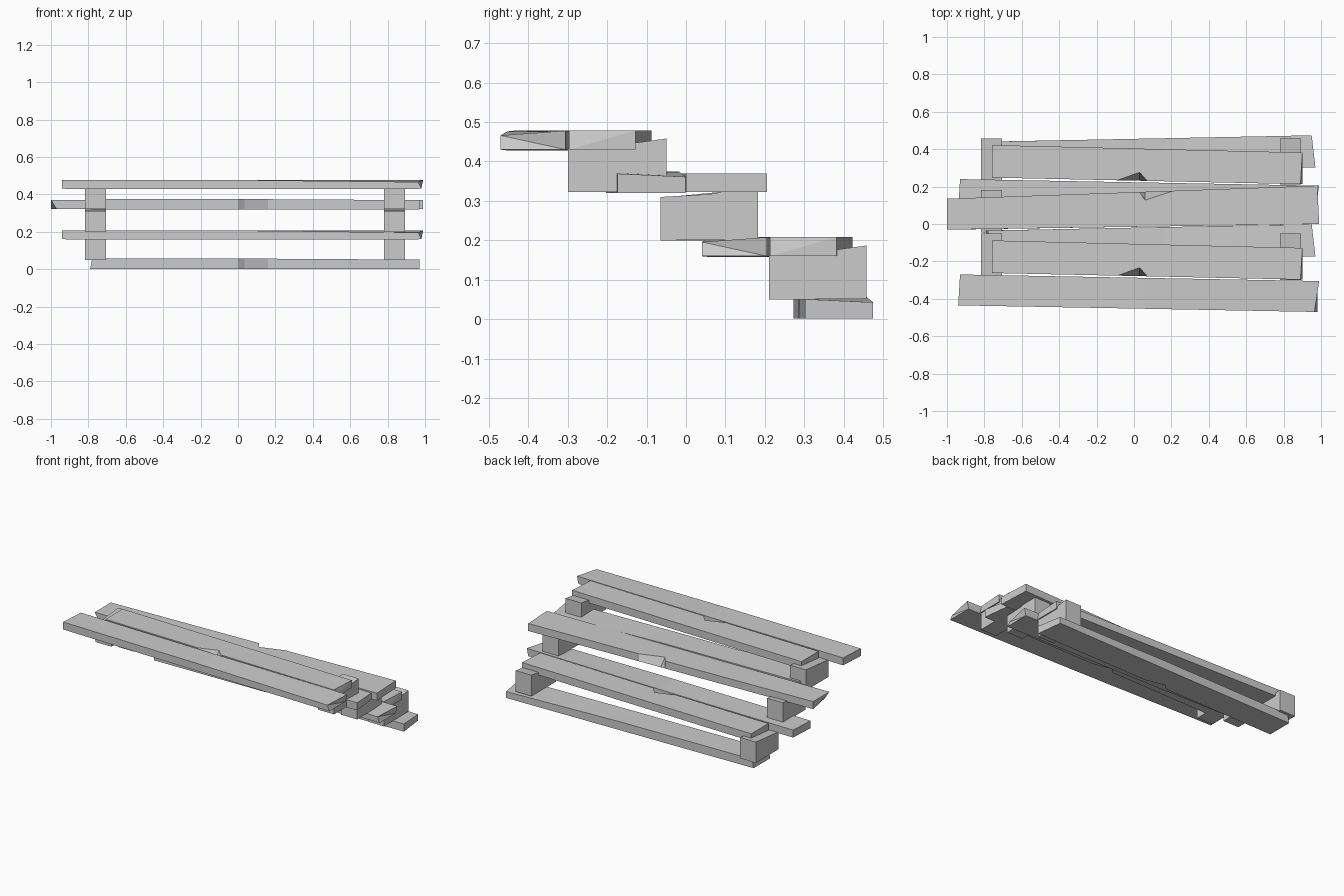
import bpy, bmesh

if "Cube" in bpy.data.objects:
    bpy.data.objects.remove(bpy.data.objects["Cube"])


def loft(name, sections):
    """Closed mesh through sections having equal point counts."""
    bm = bmesh.new()
    rings = [[bm.verts.new(p) for p in s] for s in sections]
    n = len(rings[0])
    for a, b in zip(rings, rings[1:]):
        for i in range(n):
            j = (i + 1) % n
            bm.faces.new((a[i], a[j], b[j], b[i]))
    caps = [bm.faces.new(rings[0]), bm.faces.new(rings[-1])]
    bmesh.ops.triangulate(bm, faces=caps)
    bmesh.ops.recalc_face_normals(bm, faces=bm.faces)
    me = bpy.data.meshes.new(name)
    bm.to_mesh(me)
    bm.free()
    ob = bpy.data.objects.new(name, me)
    bpy.context.collection.objects.link(ob)
    return ob


def plank(name, left, right, z, chip=None, lskew=(0, 0, 0, 0), rskew=(0, 0, 0, 0),
          sag=0.0, rdz=(0, 0, 0, 0)):
    """left/right = (x, y0, y1); chip = (corner, xs, xm, xe, depth)."""
    def section(x, skew=(0, 0, 0, 0), dz=(0, 0, 0, 0), d=0.0):
        t = (x - left[0]) / (right[0] - left[0])
        y0 = left[1] + t * (right[1] - left[1])
        y1 = left[2] + t * (right[2] - left[2])
        base = [(y0, z[0]), (y1, z[0]), (y1, z[1]), (y0, z[1])]
        return [[x + skew[i], base[i][0], base[i][1] + dz[i] + d] for i in range(4)]

    secs = [section(left[0], lskew)]
    if chip:
        corner, xs, xm, xe, depth = chip
        for x in (xs, xm, xe):
            s = section(x, d=-sag)
            if x == xm:
                s[corner][1] += depth
            secs.append(s)
    else:
        secs.append(section(0.05, d=-sag))
    secs.append(section(right[0], rskew, rdz))
    return loft(name, secs)


# Long front plank and chipped back plank of the two wide treads
for label, dy, dz in (("top", 0, 0), ("lower", 0.51, -0.27)):
    zz = (0.43 + dz, 0.478 + dz)
    plank(label + "_tread_front_plank", (-0.94, -0.435 + dy, -0.27 + dy),
          (0.99, -0.47 + dy, -0.305 + dy), zz, lskew=(0, 0.01, 0.01, 0),
          rskew=(-0.01, -0.01, 0, -0.025), sag=0.002, rdz=(0, 0, 0, -0.012))
    plank(label + "_tread_back_plank", (-0.76, -0.262 + dy, -0.088 + dy),
          (0.90, -0.297 + dy, -0.128 + dy), zz, (3, -0.09, 0.03, 0.07, 0.045),
          rskew=(0, 0, 0, -0.01))

# Second tread plank
plank("second_tread_back_plank", (-1.0, -0.03, 0.135), (0.99, 0.0, 0.205),
      (0.322, 0.37), (2, 0.03, 0.06, 0.21, -0.045),
      lskew=(0.03, 0, 0, 0), rskew=(0, -0.01, -0.01, 0))

# Narrow rear planks, chipped along the lower front edge
for label, dy, dz in (("bottom_tread", 0, 0), ("second_tread_front", -0.475, 0.318)):
    plank(label + "_plank", (-0.79, 0.272 + dy, 0.44 + dy), (0.97, 0.302 + dy, 0.474 + dy),
          (0.002 + dz, 0.056 + dz), (0, 0.0, 0.035, 0.16, 0.03),
          lskew=(0, 0, 0.01, 0.01), rskew=(0, -0.02, -0.02, 0),
          rdz=(0, 0, -0.013, -0.005))

# Spacer blocks at both ends; right-hand ones are split at the top
for label, y0, y1, z0, z1 in (("lower", 0.21, 0.458, 0.05, 0.187),
                              ("middle", -0.065, 0.183, 0.20, 0.335),
                              ("upper", -0.299, -0.05, 0.322, 0.458)):
    ym = (y0 + y1) / 2 + 0.008
    low = z1 - 0.025
    split = [(y0, z0), (y1, z0 + 0.002), (y1, z1), (ym + 0.014, z1 - 0.014),
             (ym, z1 - 0.073), (ym - 0.008, z1 - 0.018), (y0, low)]
    plain = [(y0 + 0.02, z0), (y1, z0), (y1, z1 - 0.003), (y0 + 0.02, low)]
    loft(label + "_right_block", [[(x, y, z) for y, z in split] for x in (0.78, 0.893)])
    loft(label + "_left_block", [[(x, y, z) for y, z in plain] for x in (-0.818, -0.706)])
